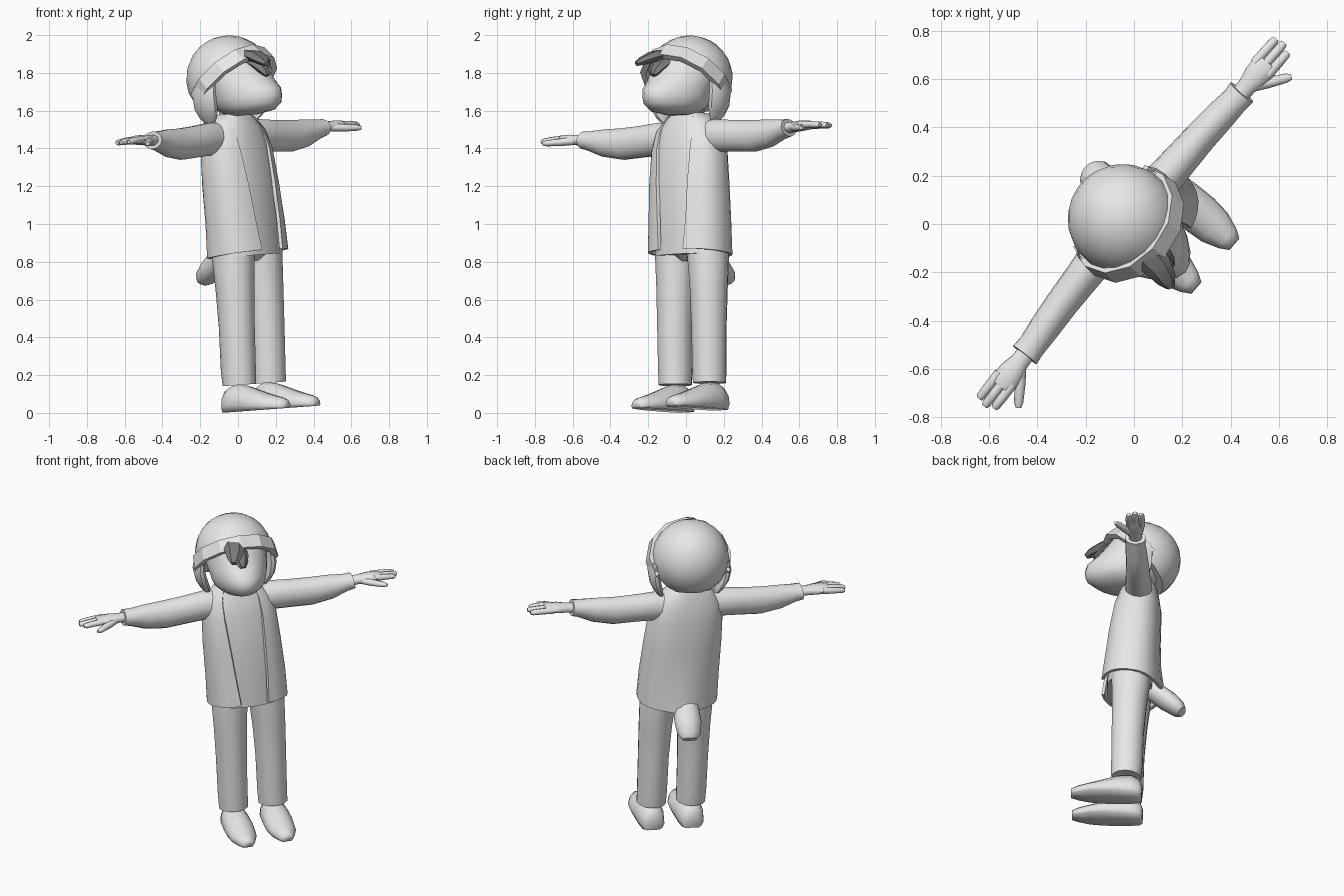
import bpy, bmesh, math
from mathutils import Matrix, Vector

if "Cube" in bpy.data.objects:
    bpy.data.objects.remove(bpy.data.objects["Cube"])

# Whole figure is turned toward the front right and leans slightly back
POSE = (Matrix.Translation((0.085, 0.02, 0.013))
        @ Matrix.Rotation(math.radians(49), 4, 'Z')
        @ Matrix.Rotation(math.radians(-2.8), 4, 'Y')
        @ Matrix.Rotation(math.radians(-3.2), 4, 'X'))


def material(name, c):
    m = bpy.data.materials.new(name)
    m.diffuse_color = (c, c, c, 1)
    m.use_nodes = True
    m.node_tree.nodes["Principled BSDF"].inputs["Base Color"].default_value = m.diffuse_color
    return m


PALE = material("pale_grey", 0.8)
DARK = material("dark_grey", 0.2)


def loft(name, rings, mat=PALE, angle=40):
    """Skin a list of closed point rings into one capped object."""
    bm = bmesh.new()
    vr = [[bm.verts.new(p) for p in r] for r in rings]
    n = len(vr[0])
    for a, b in zip(vr, vr[1:]):
        for i in range(n):
            j = (i + 1) % n
            bm.faces.new((a[i], a[j], b[j], b[i]))
    bm.faces.new(vr[0])
    bm.faces.new(vr[-1])
    bmesh.ops.recalc_face_normals(bm, faces=bm.faces)
    bm.transform(POSE)
    me = bpy.data.meshes.new(name)
    bm.to_mesh(me)
    bm.free()
    me.materials.append(mat)
    ob = bpy.data.objects.new(name, me)
    bpy.context.collection.objects.link(ob)
    bpy.ops.object.select_all(action='DESELECT')
    ob.select_set(True)
    bpy.context.view_layer.objects.active = ob
    bpy.ops.object.shade_smooth_by_angle(angle=math.radians(angle))
    return ob


def sp(v, e):
    return math.copysign(abs(v) ** e, v)


def zring(x, y, z, rx, ry, n=16, e=1.0, taper=0.0, a0=0.0, a1=360.0, tilt=0.0, bump=0.0):
    """Horizontal (super)ellipse; taper narrows the front, bump swells the back."""
    pts = []
    steps = n if a1 - a0 >= 360 else n - 1
    for i in range(n):
        a = math.radians(a0 + (a1 - a0) * i / steps)
        c, s = sp(math.cos(a), e), sp(math.sin(a), e)
        swell = bump * math.exp(-(rx * c / .09) ** 2) if s > 0 else 0
        pts.append(Vector((x + rx * c * (1 + taper * min(s, 0)), y + ry * s + swell, z + tilt * s)))
    return pts


def tube(path, n=10):
    """Rings across a path of (x, y, z, half_width, half_height)."""
    ps = [Vector(p[:3]) for p in path]
    out = []
    for i, p in enumerate(path):
        d = (ps[min(i + 1, len(ps) - 1)] - ps[max(i - 1, 0)]).normalized()
        u = d.cross(Vector((0, 0, 1))).normalized()
        v = u.cross(d)
        out.append([ps[i] + u * p[3] * math.cos(t) + v * p[4] * math.sin(t)
                    for t in (2 * math.pi * k / n for k in range(n))])
    return out


# Head with a low, protruding muzzle
loft("head", [zring(0, cy, z, rx, ry, 20, 1, t) for z, rx, ry, cy, t in (
    (1.562, .06, .08, -.08, 0), (1.58, .12, .155, -.12, .15), (1.615, .155, .205, -.12, .22),
    (1.655, .168, .222, -.112, .25), (1.695, .175, .222, -.105, .25), (1.74, .185, .205, -.073, .22),
    (1.81, .19, .195, -.028, .1), (1.88, .175, .17, -.01, 0), (1.94, .1, .1, .0, 0))], angle=60)
loft("neck", [zring(.005, -.01, z, .08, .08) for z in (1.48, 1.64)])

# Cap: tilted dome, faceted brim band over the front, ear flaps
N = Vector((0, -.67, -.74)).normalized()
U = Vector((1, 0, 0))
V = U.cross(N)
C = Vector((0, .0, 1.762))
R = .229


def cap_point(r, d, t):
    return C + N * d + (U * math.cos(t) + V * math.sin(t)) * r


def dome_ring(deg, n=20):
    a = math.radians(deg)
    ring = [cap_point(R * math.cos(a), R * math.sin(a), 2 * math.pi * (k + .5) / n) for k in range(n)]
    for p in ring:
        p.z = max(p.z, 1.595)
    return ring


loft("cap_dome", [dome_ring(d) for d in (12, 0, -15, -30, -45, -60, -75, -88)], angle=50)
loft("cap_brim", [[cap_point(r, d, math.radians(270 + k * 29)) for r, d in
                   ((.25, -.005), (.256, .075), (.222, .075), (.222, -.005))]
                  for k in (-4, -3, -2, -1, -.001, 1, 2, 3, 4)], angle=15)
for s, side in ((1, "left"), (-1, "right")):
    loft(side + "_ear_flap", [zring(s * x, y, z, rx, ry, 10) for x, y, z, rx, ry in (
        (.212, -.01, 1.75, .026, .07), (.218, -.005, 1.68, .034, .078), (.205, 0, 1.61, .034, .075),
        (.185, .005, 1.56, .028, .055), (.172, .01, 1.53, .016, .03))])

# Dark hair sticking out below the brim, in two layers
loft("upper_hair_tuft", tube([(-.04, -.16, 1.885, .062, .03), (-.045, -.24, 1.868, .06, .03),
                              (-.065, -.305, 1.842, .042, .024), (-.078, -.338, 1.825, .018, .014)], 6), DARK, 25)
loft("lower_hair_tuft", tube([(-.015, -.15, 1.86, .06, .03), (-.012, -.225, 1.82, .052, .03),
                              (-.012, -.265, 1.785, .034, .022), (-.012, -.28, 1.765, .018, .012)], 6), DARK, 25)

# Shirt under the coat
loft("shirt", [zring(x, -.02, z, rx, ry, 20, .85) for x, z, rx, ry in (
    (.02, .82, .2, .135), (.015, 1.0, .205, .14), (.01, 1.2, .205, .14), (.005, 1.4, .19, .122),
    (0, 1.5, .16, .1), (0, 1.57, .085, .075))])

# Open coat: thick shell with a gap in front, swelling over the tail at the back
coat = []
for x, z, rx, ry, cy, gl, gr, bump in (
        (.02, .83, .24, .175, -.02, 19, 15, .035), (.018, 1.0, .238, .165, -.02, 22, 19, .012),
        (.01, 1.2, .232, .158, -.015, 25, 23, 0), (.005, 1.38, .222, .145, -.008, 28, 28, 0),
        (0, 1.48, .198, .122, -.003, 31, 31, 0), (0, 1.54, .145, .103, 0, 40, 40, 0),
        (0, 1.575, .1, .09, 0, 42, 42, 0)):
    kw = dict(n=30, e=.85, a0=-90 + gl, a1=270 - gr, tilt=-.015 if z < .9 else 0, bump=bump)
    coat.append(zring(x, cy, z, rx, ry, **kw) + zring(x, cy, z, rx - .018, ry - .018, **kw)[::-1])
loft("coat", coat, angle=45)

for s, side in ((1, "left"), (-1, "right")):
    def arm(path, n):
        """Arm tube for this side; the right arm swings slightly forward."""
        sweep = 0 if s > 0 else .058
        return tube([(s * x, y - sweep * max(x - .1, 0), z, w, h) for x, y, z, w, h in path], n)

    # Sleeve with a cuff
    loft(side + "_sleeve", arm((
        (.08, 0, 1.44, .075, .09), (.2, 0, 1.45, .08, .088), (.32, 0, 1.442, .073, .085),
        (.45, 0, 1.435, .068, .085), (.57, -.005, 1.445, .064, .074), (.66, -.01, 1.46, .058, .053),
        (.705, -.01, 1.466, .062, .047)), 14))
    # Hand with three fingers and a thumb
    loft(side + "_palm", arm([(x, -.01, z, w, h) for x, z, w, h in (
        (.68, 1.465, .038, .03), (.74, 1.468, .04, .028), (.79, 1.472, .052, .028),
        (.845, 1.474, .056, .024), (.87, 1.474, .05, .018))], 10), angle=60)
    for k, tip in ((-1, .955), (0, .975), (1, .965)):
        y = -.008 + k * .037
        loft("%s_finger_%d" % (side, k + 2), arm((
            (.83, y, 1.474, .02, .02), (.9, y, 1.472, .02, .018),
            (tip - .012, y, 1.468, .018, .016), (tip, y, 1.467, .013, .01)), 8), angle=60)
    loft(side + "_thumb", arm(((.755, -.025, 1.465, .026, .022), (.81, -.068, 1.457, .023, .02),
                               (.87, -.11, 1.452, .019, .016), (.888, -.122, 1.45, .012, .01)), 8), angle=60)
    # Trouser leg
    loft(side + "_trouser_leg", [zring(s * x + dx, y, z, rx, ry, 14) for x, dx, y, z, rx, ry in (
        (.12, .018, .0, .14, .088, .09), (.12, .018, .0, .22, .09, .095), (.12, .022, -.008, .45, .093, .097),
        (.117, .025, -.01, .65, .1, .105), (.112, .025, -.01, .84, .11, .118), (.1, .02, -.01, .95, .105, .118))])

    # Shoe: rounded heel, low tapering toe
    def shoe_section(y, w, h):
        cx = s * .12 + .02
        return [Vector((cx + w * a, y, h * b)) for a, b in (
            (-.85, 0), (.85, 0), (1, .25), (.9, .6), (.5, .92), (0, 1), (-.5, .92), (-.9, .6), (-1, .25))]
    loft(side + "_shoe", [shoe_section(y, w, h) for y, w, h in (
        (.1, .045, .07), (.08, .07, .12), (.03, .08, .145), (-.05, .085, .135),
        (-.13, .088, .105), (-.21, .08, .078), (-.28, .055, .06), (-.318, .032, .045))], angle=75)

# Hips joining the legs
loft("hips", [zring(.022, -.01, z, rx, ry, 16) for z, rx, ry in (
    (.79, .1, .06), (.84, .19, .12), (.95, .2, .13))])

# Tail poking out beneath the coat
loft("tail", tube([(0, .04, .91, .06, .05), (0, .12, .845, .075, .058), (.005, .21, .775, .082, .06),
                   (.01, .275, .722, .07, .048), (.012, .298, .7, .045, .03)], 10), angle=50)
